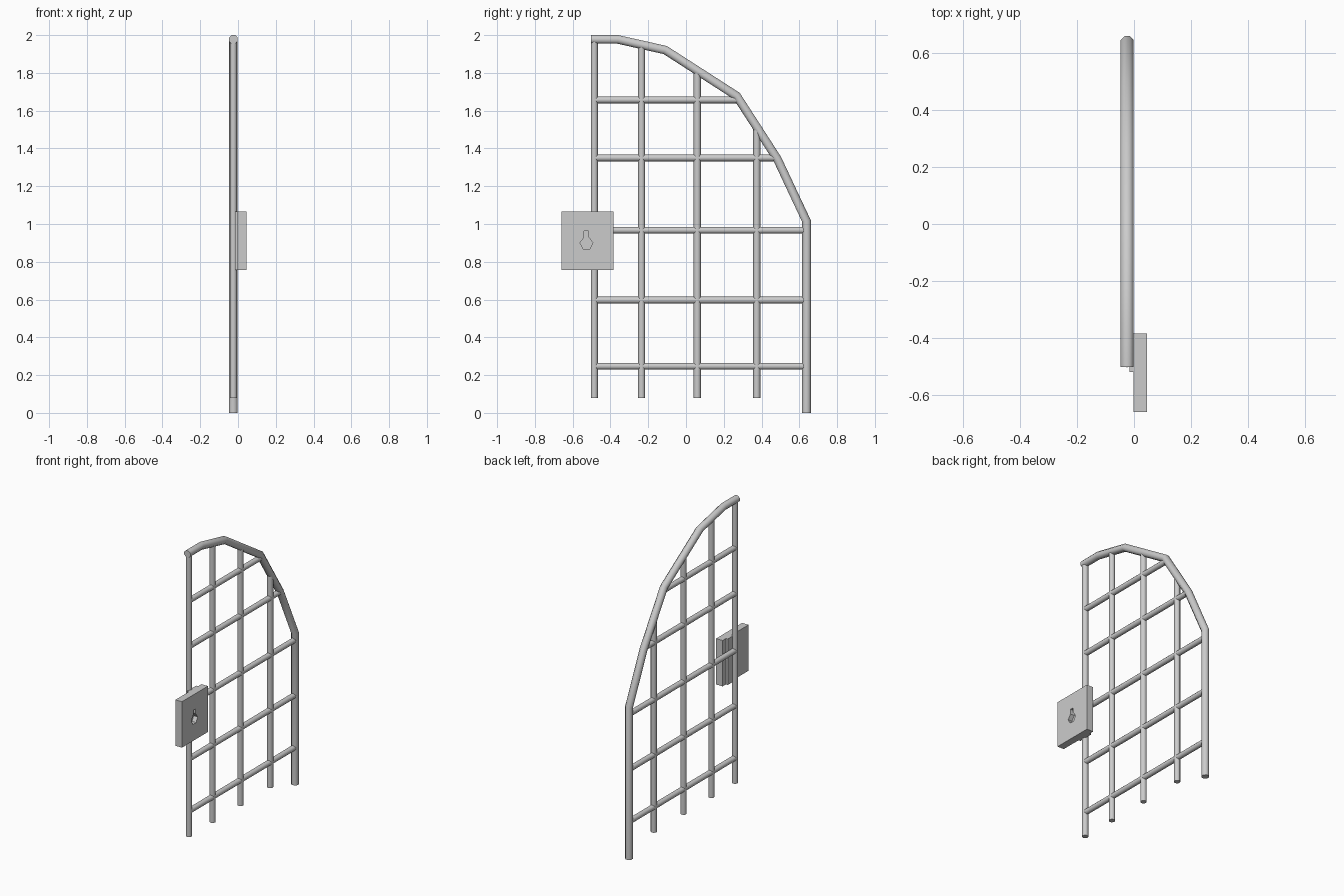
import bpy, bmesh, math
from mathutils import Vector

if "Cube" in bpy.data.objects:
    bpy.data.objects.remove(bpy.data.objects["Cube"])

XC = -0.024  # depth of the gate's centre plane


def finish(name, bm):
    bmesh.ops.recalc_face_normals(bm, faces=bm.faces)
    me = bpy.data.meshes.new(name)
    bm.to_mesh(me)
    bm.free()
    ob = bpy.data.objects.new(name, me)
    bpy.context.collection.objects.link(ob)
    return ob


def tube(name, path, r, sides, turn=0.0):
    """Mitred tube along a (y, z) path, lying in the gate plane."""
    pts = [Vector(p) for p in path]
    dirs = [(b - a).normalized() for a, b in zip(pts, pts[1:])]
    bm = bmesh.new()
    rings = []
    for i, p in enumerate(pts):
        a, b = dirs[max(i - 1, 0)], dirs[min(i, len(dirs) - 1)]
        t = (a + b).normalized()
        n = Vector((-t.y, t.x)) / t.dot(a)
        ring = []
        for k in range(sides):
            ang = 2 * math.pi * k / sides + turn
            q = p + n * r * math.cos(ang)
            ring.append(bm.verts.new((XC + r * math.sin(ang), q.x, q.y)))
        rings.append(ring)
    for r0, r1 in zip(rings, rings[1:]):
        for k in range(sides):
            j = (k + 1) % sides
            bm.faces.new((r0[k], r0[j], r1[j], r1[k]))
    bm.faces.new(rings[0])
    bm.faces.new(rings[-1])
    ob = finish(name, bm)
    bpy.ops.object.select_all(action='DESELECT')
    bpy.context.view_layer.objects.active = ob
    ob.select_set(True)
    bpy.ops.object.shade_smooth_by_angle(angle=math.radians(50))
    return ob


def prism(name, outline, x0, x1):
    """Extrude a (y, z) outline between two x positions."""
    bm = bmesh.new()
    a = [bm.verts.new((x0, y, z)) for y, z in outline]
    b = [bm.verts.new((x1, y, z)) for y, z in outline]
    bm.faces.new(a)
    bm.faces.new(b)
    for i in range(len(a)):
        j = (i + 1) % len(a)
        bm.faces.new((a[i], a[j], b[j], b[i]))
    return finish(name, bm)


def rect(y0, y1, z0, z1):
    return [(y0, z0), (y1, z0), (y1, z1), (y0, z1)]


# Outer frame: hinge post and faceted arch
tube("outer_frame", [(-0.503, 1.977), (-0.36, 1.977), (-0.11, 1.921), (0.268, 1.678),
                     (0.483, 1.345), (0.638, 1.015), (0.638, 0)],
     0.0245, 8, math.pi / 8)

# Upright bars
for i, (y, top) in enumerate([(-0.485, 1.975), (-0.235, 1.945), (0.06, 1.81), (0.375, 1.51)]):
    tube(f"upright_bar_{i + 1}", [(y, 0.08), (y, top)], 0.019, 12)

# Cross bars
for i, (z, end) in enumerate([(0.247, 0.635), (0.597, 0.635), (0.967, 0.635),
                              (1.35, 0.475), (1.657, 0.275)]):
    tube(f"cross_bar_{i + 1}", [(-0.485, z), (end, z)], 0.018, 12)

# Lock box with its mounting rib behind
lock = prism("lock_box", rect(-0.66, -0.385, 0.757, 1.065), -0.002, 0.046)
prism("lock_mount", rect(-0.52, -0.42, 0.757, 1.065), -0.016, 0.0)

# Keyhole cut into the lock face
cy, cz = -0.527, 0.9
half = [(0.017, -0.032), (0.034, 0.0), (0.012, 0.03), (0.012, 0.062)]
outline = [(cy + y, cz + z) for y, z in half] + [(cy - y, cz + z) for y, z in reversed(half)]
cutter = prism("keyhole_cutter", outline, 0.016, 0.08)
cutter.hide_render = True
cutter.hide_set(True)
mod = lock.modifiers.new("keyhole", 'BOOLEAN')
mod.operation = 'DIFFERENCE'
mod.solver = 'EXACT'
mod.object = cutter
